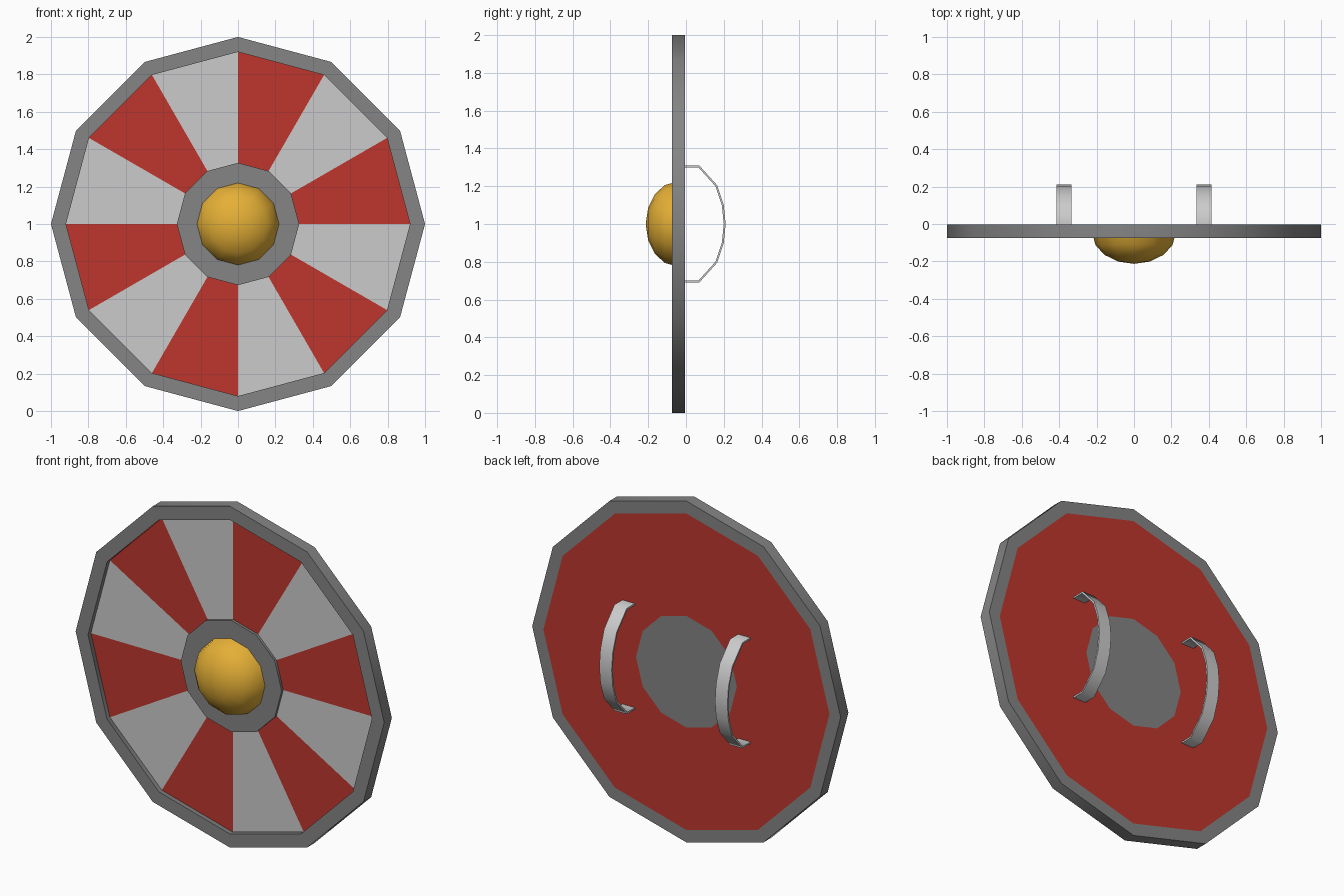
import bpy, bmesh, math
from math import sin, cos, pi

if "Cube" in bpy.data.objects:
    bpy.data.objects.remove(bpy.data.objects["Cube"])

SIDES = 12
CZ = 1.0  # height of the shield centre


def material(name, rgb):
    m = bpy.data.materials.new(name)
    m.diffuse_color = (*rgb, 1)
    m.use_nodes = True
    m.node_tree.nodes["Principled BSDF"].inputs["Base Color"].default_value = m.diffuse_color
    return m


red = material("red_paint", (0.51, 0.037, 0.026))
pale = material("pale_paint", (0.55, 0.55, 0.55))
iron = material("dark_metal", (0.233, 0.233, 0.233))
gold = material("gold", (0.78, 0.43, 0.037))


def finish(bm, name, mats, angle):
    bmesh.ops.remove_doubles(bm, verts=bm.verts[:], dist=1e-5)
    bmesh.ops.recalc_face_normals(bm, faces=bm.faces[:])
    me = bpy.data.meshes.new(name)
    bm.to_mesh(me)
    bm.free()
    ob = bpy.data.objects.new(name, me)
    bpy.context.collection.objects.link(ob)
    for m in mats:
        me.materials.append(m)
    bpy.ops.object.select_all(action='DESELECT')
    ob.select_set(True)
    bpy.context.view_layer.objects.active = ob
    bpy.ops.object.shade_smooth_by_angle(angle=math.radians(angle))
    return ob


def lathe(name, profile, mats, closed=False, paint=None):
    """Turn (radius, y) points around the shield axis, clockwise from the top."""
    bm = bmesh.new()
    rows = []
    for k in range(SIDES):
        a = pi / 2 - 2 * pi * k / SIDES
        rows.append([bm.verts.new((r * cos(a), y, CZ + r * sin(a))) for r, y in profile])
    n = len(profile)
    for k in range(SIDES):
        p, q = rows[k], rows[(k + 1) % SIDES]
        for i in range(n if closed else n - 1):
            j = (i + 1) % n
            f = bm.faces.new((p[i], p[j], q[j], q[i]))
            if paint:
                f.material_index = paint(k, i)
    bmesh.ops.remove_doubles(bm, verts=bm.verts[:], dist=1e-5)
    bmesh.ops.dissolve_degenerate(bm, edges=bm.edges[:], dist=1e-5)
    return finish(bm, name, mats, 40)


# Outer rim
lathe("rim", [(0.92, -0.075), (1.0, -0.075), (1.0, -0.004), (0.927, -0.004)], [iron], closed=True)

# Board: alternating wedges on the front, plain red back
lathe("board", [(0.327, -0.048), (0.92, -0.048), (0.927, -0.004), (0.327, -0.004)], [red, pale],
      closed=True, paint=lambda k, i: k % 2 if i == 0 else 0)

# Central hub plate
lathe("hub_plate", [(0, -0.063), (0.327, -0.063), (0.327, -0.004), (0, -0.004)], [iron])

# Domed boss
STEPS = 4
dome = [(0.223 * sin(t), -0.05 - 0.163 * cos(t))
        for t in (pi / 2 * i / STEPS for i in range(STEPS + 1))]
lathe("boss", dome, [gold])

# Handles: flat strap bent along a half path mirrored top to bottom
half = [(-0.004, 0.31), (0.07, 0.31), (0.165, 0.205), (0.2, 0.1)]
outer = half + [(0.21, 0)] + [(y, -z) for y, z in reversed(half)]
half_in = [(-0.004, 0.3), (0.065, 0.3), (0.156, 0.2), (0.19, 0.098)]
inner = half_in + [(0.2, 0)] + [(y, -z) for y, z in reversed(half_in)]


def handle(name, x):
    bm = bmesh.new()
    rows = []
    for (yo, zo), (yi, zi) in zip(outer, inner):
        rows.append([bm.verts.new((x + dx, y, CZ + z)) for dx, y, z in
                     ((-0.04, yo, zo), (0.04, yo, zo), (0.04, yi, zi), (-0.04, yi, zi))])
    for p, q in zip(rows, rows[1:]):
        for i in range(4):
            j = (i + 1) % 4
            bm.faces.new((p[i], p[j], q[j], q[i]))
    bm.faces.new(rows[0])
    bm.faces.new(rows[-1])
    finish(bm, name, [], 60)


handle("left_handle", -0.375)
handle("right_handle", 0.375)
